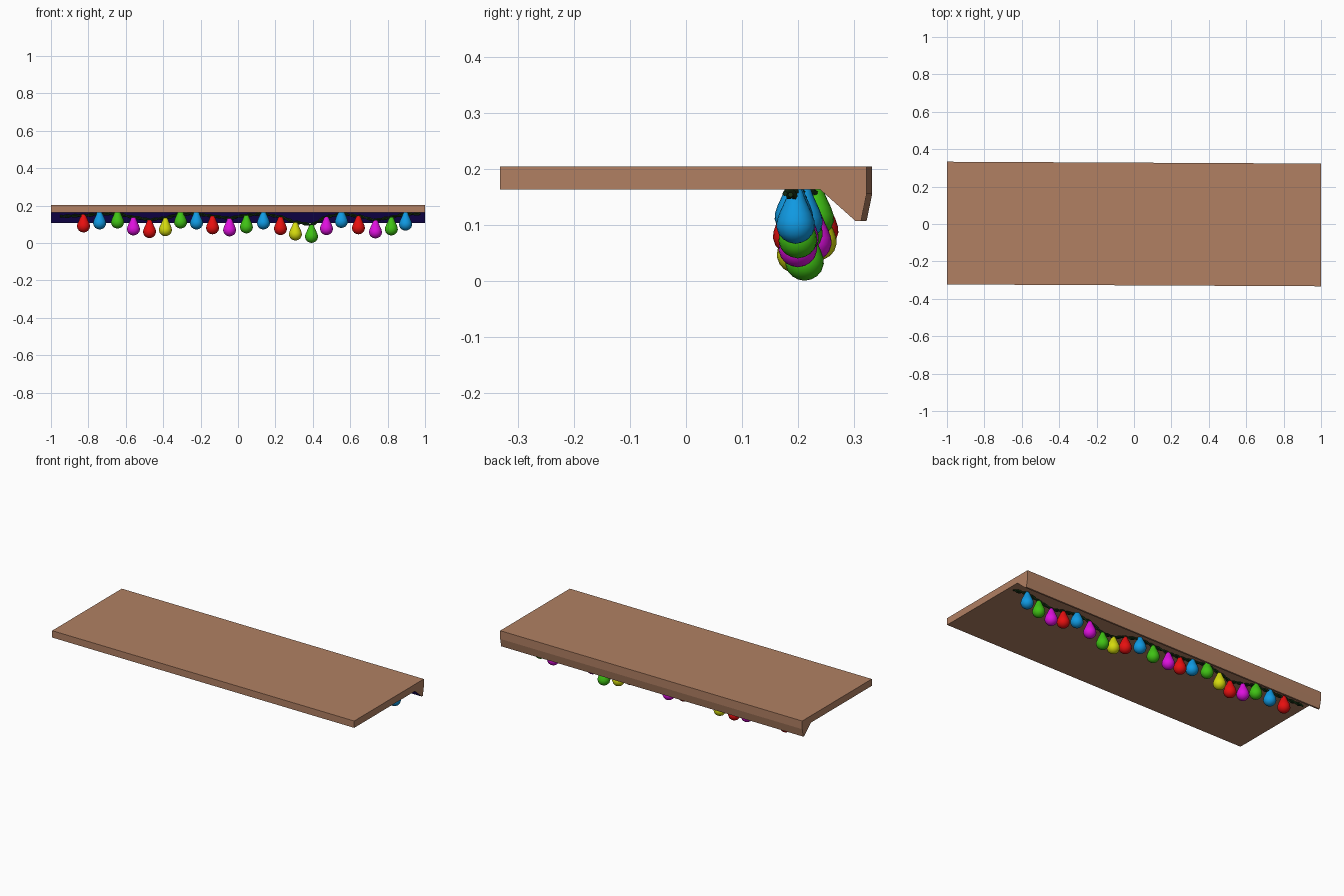
import bpy, bmesh, math

if "Cube" in bpy.data.objects:
    bpy.data.objects.remove(bpy.data.objects["Cube"])


def mat(name, c):
    m = bpy.data.materials.new(name)
    m.diffuse_color = (*c, 1)
    m.use_nodes = True
    m.node_tree.nodes["Principled BSDF"].inputs["Base Color"].default_value = m.diffuse_color
    return m


brown = mat("brown", (0.44, 0.216, 0.124))
navy = mat("navy", (0.022, 0.006, 0.27))
cord = mat("dark green", (0.008, 0.03, 0.007))
bulb_mats = {
    "r": mat("red", (0.82, 0.005, 0.005)),
    "b": mat("blue", (0.005, 0.32, 0.76)),
    "g": mat("green", (0.05, 0.54, 0.007)),
    "m": mat("magenta", (0.73, 0.005, 0.73)),
    "y": mat("yellow", (0.66, 0.7, 0.004)),
}


def make(name, bm, mats, smooth=False):
    bmesh.ops.recalc_face_normals(bm, faces=bm.faces)
    me = bpy.data.meshes.new(name)
    for m in mats:
        me.materials.append(m)
    if smooth:
        for f in bm.faces:
            f.smooth = True
    bm.to_mesh(me)
    bm.free()
    ob = bpy.data.objects.new(name, me)
    bpy.context.collection.objects.link(ob)
    return ob


# Eave board with drooping rear lip: one profile swept along x, slightly skewed
profile = [(-0.328, 0.163), (-0.328, 0.204), (0.328, 0.204), (0.328, 0.155),
           (0.318, 0.107), (0.308, 0.107), (0.245, 0.163)]
bm = bmesh.new()
ends = [[bm.verts.new((x, y - 0.005 * x, z)) for y, z in profile] for x in (-1, 1)]
n = len(profile)
for i in range(n):
    j = (i + 1) % n
    f = bm.faces.new((ends[0][i], ends[0][j], ends[1][j], ends[1][i]))
    if i == 5:  # sloping inner face of the lip
        f.material_index = 1
for e in ends:
    bm.faces.new(e)
make("eave_board", bm, [brown, navy])

# Bulbs: colour, x, y, z of the bottom
bulbs = [("r", -.826, .238, .056), ("b", -.74, .226, .072), ("g", -.644, .226, .077),
         ("m", -.559, .222, .040), ("r", -.473, .219, .026), ("y", -.388, .235, .036),
         ("g", -.307, .230, .077), ("b", -.222, .209, .072), ("r", -.136, .213, .046),
         ("m", -.045, .226, .035), ("g", .045, .210, .051), ("b", .136, .210, .072),
         ("r", .227, .199, .042), ("y", .307, .197, .013), ("g", .393, .212, 0),
         ("m", .473, .203, .042), ("b", .553, .193, .080), ("r", .644, .190, .046),
         ("m", .735, .200, .024), ("g", .82, .200, .040), ("b", .896, .196, .066)]
teardrop = [(.012, .0025), (.022, .008), (.030, .017), (.0345, .030), (.0335, .042),
            (.029, .055), (.022, .070), (.016, .084), (.011, .097)]
SEG = 20
for k, (c, x, y, z) in enumerate(bulbs):
    bm = bmesh.new()
    rings = [[bm.verts.new((x + r * math.cos(t * math.tau / SEG),
                            y + r * math.sin(t * math.tau / SEG), z + h))
              for t in range(SEG)] for r, h in teardrop]
    low = bm.verts.new((x, y, z))
    for t in range(SEG):
        u = (t + 1) % SEG
        bm.faces.new((low, rings[0][u], rings[0][t]))
        for a, b in zip(rings, rings[1:]):
            bm.faces.new((a[t], a[u], b[u], b[t]))
    bm.faces.new(rings[-1])
    make(f"bulb_{k + 1}", bm, [bulb_mats[c]], True)

# Cord path through the bulb tops
knots = [(-.95, .243, .142)] + [(x, y, min(z + .098, .155)) for _, x, y, z in bulbs] + [(.975, .182, .155)]
knots[1] = (-.826, .236, .146)


def path(x):
    for a, b in zip(knots, knots[1:]):
        if x <= b[0] + 1e-6:
            s = (x - a[0]) / (b[0] - a[0])
            s = s * s * (3 - 2 * s) * 0.5 + s * 0.5
            return [p + (q - p) * s for p, q in zip(a, b)]
    return knots[-1]


# Two twisted strands
for k in range(2):
    cu = bpy.data.curves.new(f"cord_strand_{k + 1}", "CURVE")
    cu.dimensions = "3D"
    cu.bevel_depth = 0.0048
    cu.bevel_resolution = 1
    cu.use_fill_caps = True
    sp = cu.splines.new("POLY")
    N = 260
    sp.points.add(N - 1)
    for i in range(N):
        px = -.95 + 1.925 * i / (N - 1)
        _, y, z = path(px)
        a = px * math.tau / 0.085 + k * math.pi
        sp.points[i].co = (px, y + .005 * math.cos(a), z + .005 * math.sin(a), 1)
    cu.materials.append(cord)
    ob = bpy.data.objects.new(f"cord_strand_{k + 1}", cu)
    bpy.context.collection.objects.link(ob)
